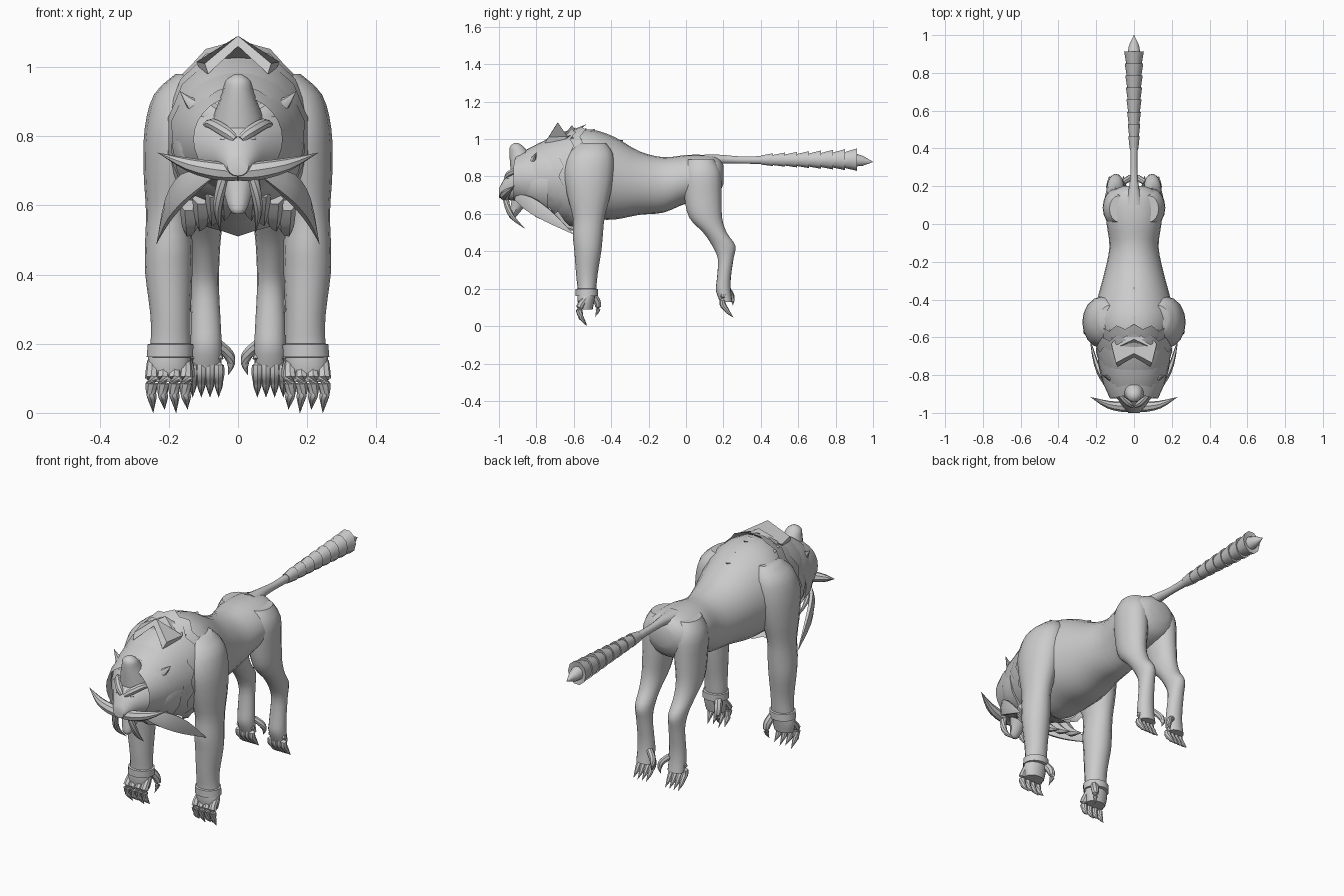
import bpy
import bmesh
from math import sin, cos, pi
from mathutils import Vector

default_cube = bpy.data.objects.get("Cube")
if default_cube:
    bpy.data.objects.remove(default_cube, do_unlink=True)

hide = bpy.data.materials.new("stone_grey")
hide.use_nodes = True
hide.diffuse_color = (0.6, 0.6, 0.6, 1)
hide.node_tree.nodes["Principled BSDF"].inputs["Base Color"].default_value = hide.diffuse_color
parts = []


def skin(name, rings, caps=True):
    """Bridge consecutive rings of points into one closed surface."""
    bm = bmesh.new()
    loops = [[bm.verts.new(point) for point in ring] for ring in rings]
    for lower, upper in zip(loops, loops[1:]):
        for i in range(len(lower)):
            bm.faces.new((lower[i - 1], lower[i], upper[i], upper[i - 1]))
    if caps:
        bm.faces.new(loops[0])
        bm.faces.new(loops[-1])
    bmesh.ops.remove_doubles(bm, verts=bm.verts, dist=0.0002)
    bmesh.ops.recalc_face_normals(bm, faces=bm.faces)
    mesh = bpy.data.meshes.new(name)
    bm.to_mesh(mesh)
    bm.free()
    mesh.materials.append(hide)
    part = bpy.data.objects.new(name, mesh)
    bpy.context.collection.objects.link(part)
    parts.append(part)
    return part


def refine(rows, steps):
    """Catmull-Rom interpolation between rows of numbers."""
    if steps < 2:
        return rows
    ends = [rows[0]] + list(rows) + [rows[-1]]
    result = []
    for a, b, c, d in zip(ends, ends[1:], ends[2:], ends[3:]):
        for k in range(steps):
            t = k / steps
            result.append([q + t * (r - p + t * (2 * p - 5 * q + 4 * r - s + t * (3 * (q - r) + s - p))) / 2
                           for p, q, r, s in zip(a, b, c, d)])
    return result + [rows[-1]]


def loft(name, rows, axis, sides=16, steps=3, mirror=1):
    """Rows hold centre x, y, z and two radii; rings lie across the axis."""
    rings = []
    for x, y, z, wide, deep in refine(rows, steps):
        ring = []
        for i in range(sides):
            a, b = wide * cos(2 * pi * i / sides), deep * sin(2 * pi * i / sides)
            offset = (a, 0, b) if axis == "Y" else (a, b, 0)
            ring.append(((x + offset[0]) * mirror, y + offset[1], z + offset[2]))
        rings.append(ring)
    return skin(name, rings)


def horn(name, rows, mirror=1, flat=1.0, sides=8):
    """Tapering tube along a path; rows hold x, y, z and radius."""
    rows = refine(rows, 3)
    points = [Vector(row[:3]) for row in rows]
    rings = []
    for i, (point, row) in enumerate(zip(points, rows)):
        tangent = (points[min(i + 1, len(points) - 1)] - points[max(i - 1, 0)]).normalized()
        across = tangent.cross(Vector((0, 0.1, 1))).normalized()
        upward = across.cross(tangent)
        ring = []
        for k in range(sides):
            angle = 2 * pi * k / sides
            p = point + max(row[3], 0.0005) * (across * cos(angle) * flat + upward * sin(angle))
            ring.append((p.x * mirror, p.y, p.z))
        rings.append(ring)
    return skin(name, rings)


# Torso, from neck to rump
loft("torso", [(0, -.75, .78, .13, .17), (0, -.62, .8, .19, .24), (0, -.5, .81, .22, .24),
               (0, -.38, .79, .19, .22), (0, -.25, .765, .155, .17), (0, -.12, .755, .13, .148),
               (0, 0, .785, .145, .13), (0, .1, .79, .15, .125), (0, .17, .8, .12, .1),
               (0, .2, .81, .06, .05)], "Y", sides=24)

# Head: muzzle mass, domed forehead and lower jaw
loft("head", [(0, -.74, .77, .19, .19), (0, -.82, .765, .17, .15), (0, -.88, .76, .125, .11),
              (0, -.93, .75, .085, .08), (0, -.97, .735, .055, .055), (0, -1, .71, .03, .025)], "Y")
loft("forehead", [(0, -.85, .8, .085, .085), (0, -.865, .86, .07, .075), (0, -.89, .92, .048, .054),
                  (0, -.905, .96, .036, .036), (0, -.907, .978, .012, .012)], "Z")
loft("lower_jaw", [(0, -.87, .7, .06, .06), (0, -.9, .64, .042, .04), (0, -.925, .59, .026, .022),
                   (0, -.93, .575, .012, .01)], "Z", sides=10)
loft("nose", [(0, -.955, .75, .022, .02), (0, -.985, .735, .032, .018),
              (0, -.999, .72, .02, .01)], "Y", sides=8)

# Layered mane collars with ragged, raised rear edges
SIDES = 28
for layer in range(5):
    rear = -.575 - .052 * layer
    top = 1.08 - .012 * layer - .004 * layer ** 2
    bottom = .51 + .026 * layer
    width = .215 - .002 * layer ** 2
    rings = []
    for shift, size in ((-.14, .72), (-.07, .9), (0, 1), (-.03, .9)):
        ring = []
        for i in range(SIDES):
            angle = 2 * pi * i / SIDES
            point = i % 2 == 1 and shift == 0
            reach = size * (1.0 if point else 0.97)
            up = sin(angle)
            ring.append((width * reach * cos(angle),
                         rear + shift + (.025 if point else 0) + .02 * max(up, 0) ** 4,
                         (top + bottom) / 2 + (top - bottom) / 2 * reach * up))
        rings.append(ring)
    skin("mane_collar_" + str(layer + 1), rings, caps=False)

# Pointed plates lying over the back of the neck
for k in range(3):
    tip, lift = -.335 - .075 * k, .03 * k
    half = .14 - .01 * k
    outline = [(0, tip, .995 + lift), (half, tip - .15, .985 + lift / 2),
               (half * .8, tip - .25, 1.01), (0, tip - .2, 1.06 + lift / 2),
               (-half * .8, tip - .25, 1.01), (-half, tip - .15, .985 + lift / 2)]
    skin("back_plate_" + str(k + 1), [outline, [(x * .9, y - .02, z - .03) for x, y, z in outline]])

# Tail: thin root, flaring overlapping bands and a pointed end
loft("tail_root", [(0, .1, .89, .05, .03), (0, .19, .892, .027, .025), (0, .3, .888, .018, .02),
                   (0, .45, .888, .022, .024)], "Y", sides=10)
bands = []
for k in range(8):
    start, radius = .4 + .064 * k, .03 + .0032 * k
    bands += [(0, start, .888, radius * .78, radius * .85), (0, start + .066, .89, radius, radius * 1.2)]
bands += [(0, .91, .888, .033, .036), (0, .945, .884, .027, .028), (0, 1, .878, .001, .001)]
loft("tail_bands", bands, "Y", sides=10, steps=1)

for side, m in (("left_", 1), ("right_", -1)):
    # Front leg with shoulder and wrist band
    loft(side + "front_leg", [(.13, -.5, .98, .05, .07), (.155, -.51, .92, .088, .12),
                              (.175, -.52, .82, .095, .135), (.19, -.52, .7, .083, .115),
                              (.2, -.52, .58, .066, .085), (.2, -.525, .48, .069, .08),
                              (.2, -.525, .4, .068, .072), (.195, -.53, .28, .058, .058),
                              (.195, -.53, .2, .058, .05), (.2, -.535, .14, .062, .046),
                              (.2, -.535, .09, .052, .036)], "Z", mirror=m)
    loft(side + "wrist_band", [(.195, -.53, .2, .059, .052), (.195, -.53, .198, .066, .06),
                               (.197, -.53, .162, .067, .06), (.198, -.53, .16, .058, .05)],
         "Z", steps=1, mirror=m)
    # Hind leg with thigh, hock and foot
    loft(side + "hind_leg", [(.08, .08, .89, .05, .07), (.09, .085, .82, .073, .1),
                             (.093, .09, .7, .071, .1), (.1, .105, .58, .06, .088),
                             (.1, .155, .5, .05, .063), (.097, .202, .43, .043, .062),
                             (.095, .212, .36, .04, .042), (.093, .203, .26, .043, .037),
                             (.092, .2, .19, .045, .04), (.092, .215, .13, .044, .033)], "Z", mirror=m)
    # Toes: bulging knuckle running into a claw
    for k in range(4):
        x = .15 + .033 * k
        low = .025 - .01 * (k % 2)
        horn(side + "front_toe_" + str(k + 1),
             [(x, -.535, .15, .014), (x, -.57, .1, .02), (x + .002, -.565, .06, .015),
              (x, -.56, .045, .014), (x - .004, -.53, low - .015, 0)], m)
        x = .056 + .025 * k
        horn(side + "hind_toe_" + str(k + 1),
             [(x, .2, .17, .012), (x, .195, .12, .017), (x, .215, .09, .013),
              (x, .225, .075, .011), (x, .255, .045, 0)], m)
    horn(side + "front_thumb", [(.16, -.5, .17, .02), (.145, -.475, .13, .02),
                                (.142, -.47, .09, .013), (.15, -.485, .05, 0)], m)
    horn(side + "hind_thumb", [(.06, .22, .2, .016), (.028, .24, .17, .016),
                               (.02, .25, .14, .011), (.028, .25, .11, 0)], m)
    # Ears, brows, eyes, cheeks
    horn(side + "ear", [(.05, -.85, .835, .04), (.085, -.835, .865, .036),
                        (.13, -.815, .89, .02), (.168, -.8, .93, 0)], m, flat=.7)
    horn(side + "brow", [(.008, -.962, .79, .012), (.035, -.945, .812, .018),
                         (.075, -.9, .835, .016), (.1, -.86, .83, .004)], m)
    loft(side + "eye", [(.04, -.957, .792, .003, .002), (.04, -.948, .792, .013, .009),
                        (.04, -.93, .792, .015, .01)], "Y", sides=8, mirror=m)
    # Sweeping tusk, hanging fang and leaf-shaped whisker blade
    horn(side + "tusk", [(0, -.97, .695, .024), (.06, -.968, .7, .027),
                         (.14, -.955, .717, .02), (.232, -.915, .752, 0)], m)
    horn(side + "fang", [(.04, -.965, .7, .016), (.052, -.955, .64, .016),
                         (.058, -.925, .58, .012), (.05, -.86, .52, 0)], m)
    horn(side + "whisker_blade", [(.08, -.91, .69, .018), (.15, -.84, .655, .044),
                                  (.2, -.74, .59, .038), (.235, -.6, .49, 0)], m, flat=.35, sides=6)
    # Ragged beard spikes under the mane
    for k in range(4):
        x, y = .03 + .036 * k, -.84 + .045 * k
        horn(side + "beard_spike_" + str(k + 1),
             [(x, y, .66 - .02 * k, .03), (x, y + .05, .6 - .02 * k, .024),
              (x + .01, y + .12, .555 - .015 * k, 0)], m, sides=6)

# Smooth shading that keeps hard edges
bpy.ops.object.select_all(action="DESELECT")
for part in parts:
    part.select_set(True)
bpy.context.view_layer.objects.active = parts[0]
bpy.ops.object.shade_smooth_by_angle(angle=0.7)
